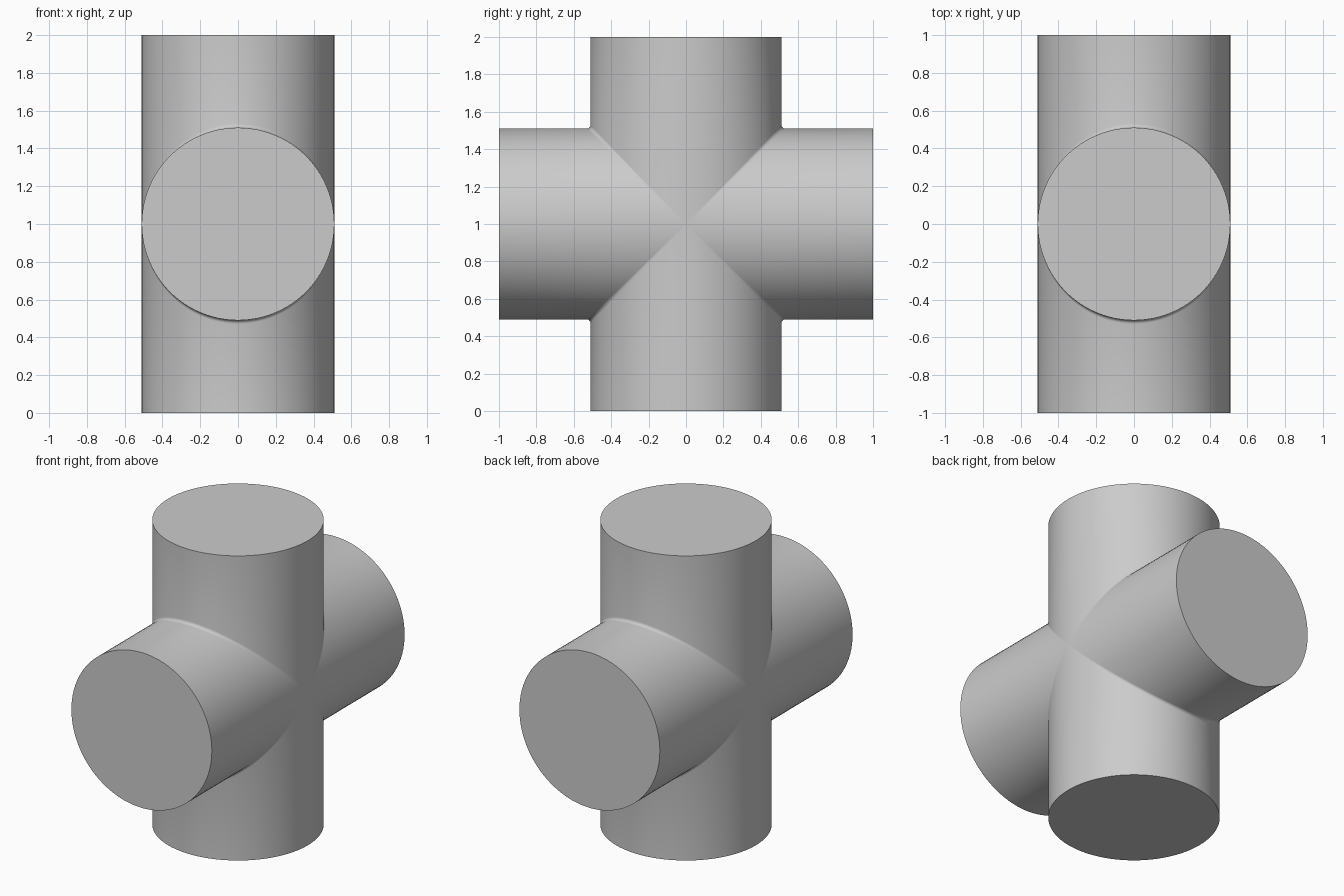
import bpy, bmesh
from math import sin, cos, pi, radians, copysign
from mathutils import Matrix, Vector

if "Cube" in bpy.data.objects:
    bpy.data.objects.remove(bpy.data.objects["Cube"], do_unlink=True)

RADIUS, REACH, FILLET, SEGMENTS = 0.51, 1.0, 0.02, 96

grey = bpy.data.materials.new("plain_grey")
grey.use_nodes = True
grey.diffuse_color = (0.6, 0.6, 0.6, 1)
grey.node_tree.nodes["Principled BSDF"].inputs["Base Color"].default_value = (0.6, 0.6, 0.6, 1)


def arm_column(t):
    """Points from the outer rim down through the fillet to the mitre plane."""
    x, y = RADIUS * cos(t), RADIUS * sin(t)
    side, depth = copysign(1, y), abs(y)
    fillet = FILLET * abs(sin(t))
    points = [Vector((x, y, REACH))]
    for a in (0, pi / 8, pi / 4):
        points.append(Vector((x, side * (depth + fillet * (1 - cos(a))),
                              depth + fillet * (1 - sin(a)))))
    return points


def add_arm(bm, turn):
    """One round arm with a closed end, mitred against its neighbours."""
    columns = [[bm.verts.new(turn @ p) for p in arm_column(2 * pi * i / SEGMENTS)]
               for i in range(SEGMENTS)]
    for i, left in enumerate(columns):
        right = columns[(i + 1) % SEGMENTS]
        for j in range(len(left) - 1):
            bm.faces.new((left[j], left[j + 1], right[j + 1], right[j]))
    bm.faces.new([c[0] for c in columns])


# Four arms welded into one solid cross
bm = bmesh.new()
for k in range(4):
    add_arm(bm, Matrix.Rotation(k * pi / 2, 4, 'X'))
bmesh.ops.remove_doubles(bm, verts=bm.verts, dist=0.00002)
bmesh.ops.dissolve_degenerate(bm, dist=0.00001, edges=bm.edges)
bmesh.ops.recalc_face_normals(bm, faces=bm.faces)
mesh = bpy.data.meshes.new("pipe_cross")
bm.to_mesh(mesh)
bm.free()
mesh.materials.append(grey)

cross = bpy.data.objects.new("pipe_cross", mesh)
cross.location.z = REACH
bpy.context.collection.objects.link(cross)

# Smooth walls, sharp rims
bpy.ops.object.select_all(action='DESELECT')
cross.select_set(True)
bpy.context.view_layer.objects.active = cross
bpy.ops.object.shade_smooth_by_angle(angle=radians(35))
